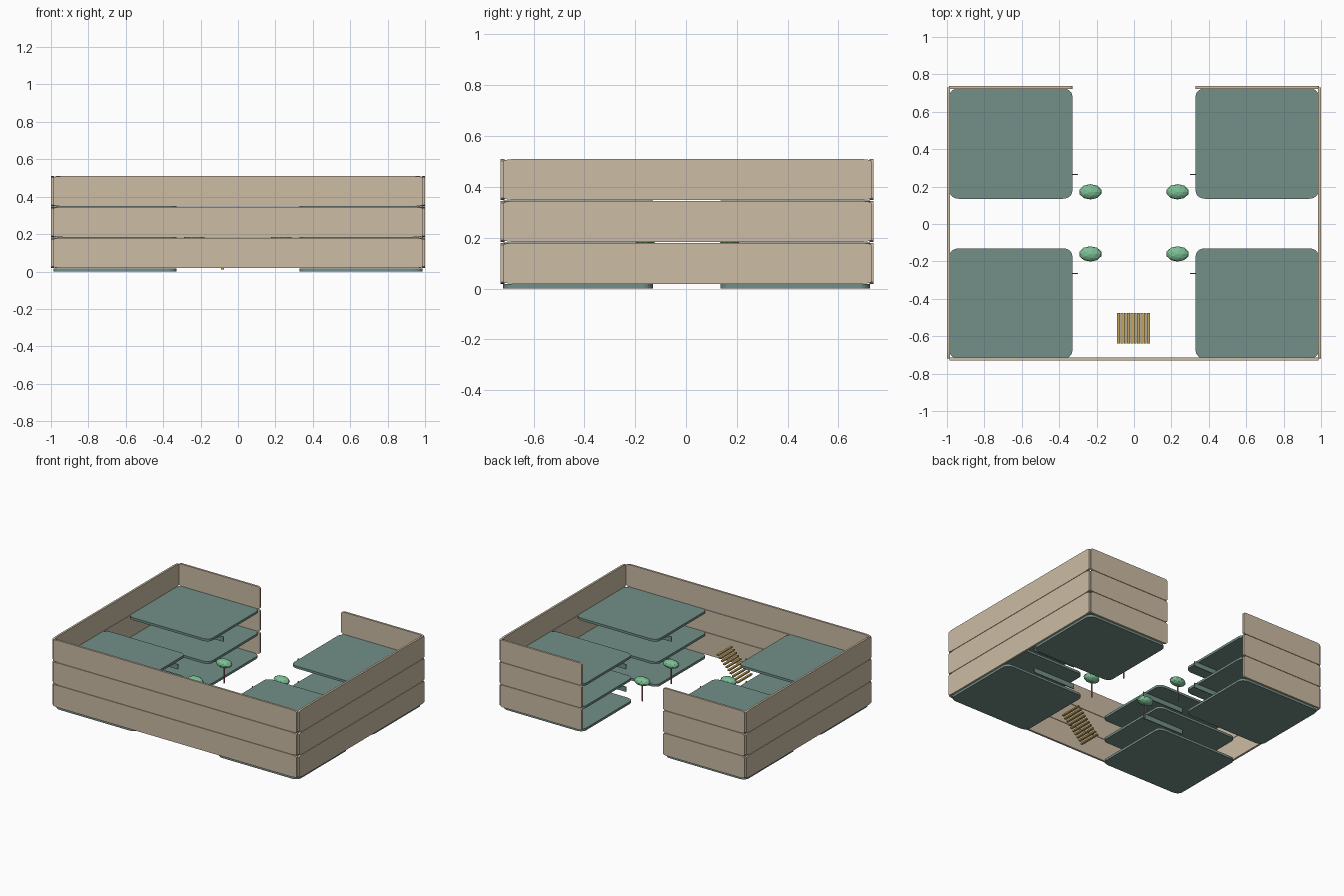
import bpy, bmesh, math
from mathutils import Vector, Matrix

if "Cube" in bpy.data.objects:
    bpy.data.objects.remove(bpy.data.objects["Cube"])


def material(name, rgb):
    """Flat colour from display values 0-255."""
    m = bpy.data.materials.new(name)
    lin = [((c / 255 + 0.055) / 1.055) ** 2.4 for c in rgb]
    m.diffuse_color = (*lin, 1)
    m.use_nodes = True
    m.node_tree.nodes["Principled BSDF"].inputs["Base Color"].default_value = m.diffuse_color
    return m


BEIGE = material("beige_wall", (204, 188, 165))
TEAL = material("grey_teal", (115, 143, 135))
GREEN = material("leaf_green", (124, 190, 148))
PINK = material("trunk_pink", (200, 112, 112))
WOOD = material("golden_wood", (196, 164, 92))


def finish(bm, name, mat, smooth=False):
    bmesh.ops.recalc_face_normals(bm, faces=bm.faces)
    me = bpy.data.meshes.new(name)
    bm.to_mesh(me)
    bm.free()
    me.materials.append(mat)
    for p in me.polygons:
        p.use_smooth = smooth
    ob = bpy.data.objects.new(name, me)
    bpy.context.collection.objects.link(ob)
    return ob


def panel(name, mat, origin, u, v, w, ru, rv, steps=6):
    """Slab spanned by u and v with elliptical corners, extruded along w."""
    o, u, v, w = map(Vector, (origin, u, v, w))
    lu, lv = u.length, v.length
    un, vn = u / lu, v / lv
    bm = bmesh.new()
    ring = []
    for k, (cu, cv) in enumerate([(lu - ru, lv - rv), (ru, lv - rv), (ru, rv), (lu - ru, rv)]):
        for i in range(steps + 1):
            a = math.pi / 2 * (k + i / steps)
            ring.append(bm.verts.new(o + un * (cu + ru * math.cos(a)) + vn * (cv + rv * math.sin(a))))
    face = bm.faces.new(ring)
    ext = bmesh.ops.extrude_face_region(bm, geom=[face])
    bmesh.ops.translate(bm, vec=w, verts=[g for g in ext["geom"] if isinstance(g, bmesh.types.BMVert)])
    return finish(bm, name, mat)


def box(name, mat, lo, hi):
    bm = bmesh.new()
    lo, hi = Vector(lo), Vector(hi)
    bmesh.ops.create_cube(bm, size=1, matrix=Matrix.Translation((lo + hi) / 2) @ Matrix.Diagonal((*(hi - lo), 1)))
    return finish(bm, name, mat)


PITCH, T = 0.165, 0.015

for level in range(3):
    z = level * PITCH
    zw, h = z + 0.018, 0.162
    # outer walls: front, two sides, two short back pieces
    panel("front_wall", BEIGE, (-0.987, -0.73, zw), (1.974, 0, 0), (0, 0, h), (0, T, 0), 0.06, 0.008)
    for s in (-1, 1):
        panel("side_wall", BEIGE, (s, -0.718, zw), (0, 1.447, 0), (0, 0, h), (-s * T, 0, 0), 0.06, 0.008)
        panel("back_wall", BEIGE, (s * 0.33, 0.723, zw), (s * 0.66, 0, 0), (0, 0, h), (0, T, 0), 0.025, 0.012)
        for y0, y1, side in ((0.135, 0.725, 1), (-0.72, -0.13, -1)):
            # floor slab of each quarter
            panel("floor_slab", TEAL, (s * 0.33, y0, z), (s * 0.657, 0, 0), (0, y1 - y0, 0), (0, 0, 0.017), 0.05, 0.04)
            # thin beam hanging beneath the upper slabs
            if level:
                yb = side * 0.264
                box("beam", TEAL, (min(s * 0.30, s * 0.64), yb - 0.003, z - 0.035),
                    (max(s * 0.30, s * 0.64), yb + 0.003, z + 0.001))

# four small trees in the courtyard
for x in (-0.233, 0.233):
    for y in (-0.16, 0.172):
        bm = bmesh.new()
        bmesh.ops.create_cone(bm, cap_ends=True, segments=10, radius1=0.005, radius2=0.005, depth=0.14,
                              matrix=Matrix.Translation((x, y, 0.115)))
        finish(bm, "tree_trunk", PINK, False)
        bm = bmesh.new()
        bmesh.ops.create_icosphere(bm, subdivisions=2, radius=1,
                                   matrix=Matrix.Translation((x, y, 0.19)) @ Matrix.Diagonal((0.061, 0.041, 0.03, 1)))
        finish(bm, "tree_crown", GREEN)

# open staircase climbing towards +x
STEPS = 10
for i in range(STEPS):
    x = -0.09 + i * 0.0178
    z = 0.012 + i * 0.0175
    box("stair_tread", WOOD, (x, -0.64, z), (x + 0.0155, -0.475, z + 0.01))
